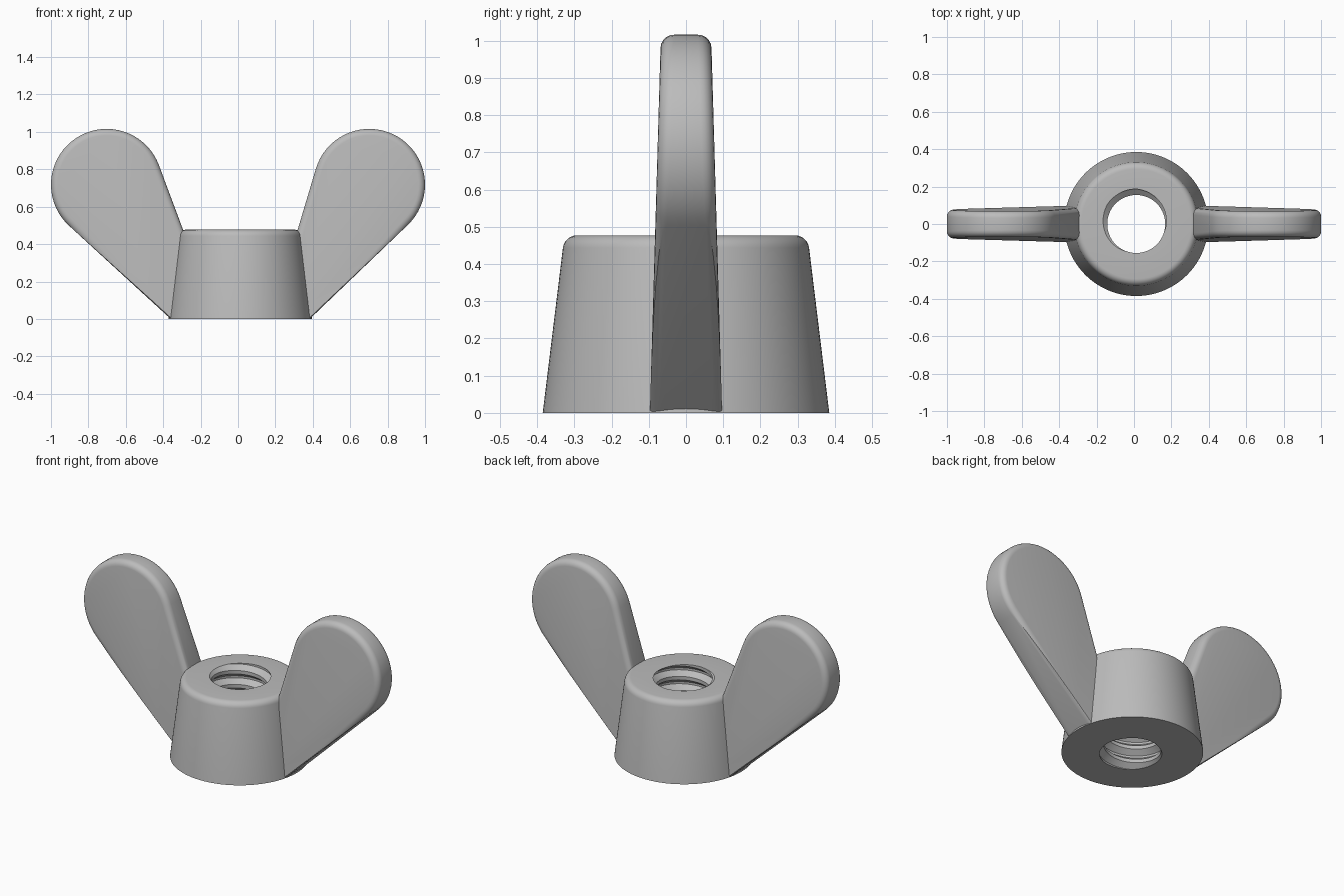
import bpy, bmesh
from math import sin, cos, pi, radians, hypot, atan2, asin, sqrt

cube = bpy.data.objects.get("Cube")
if cube:
    bpy.data.objects.remove(cube)

steel = bpy.data.materials.new("grey_steel")
steel.use_nodes = True
grey = (0.5, 0.5, 0.5, 1)
steel.diffuse_color = grey
steel.node_tree.nodes["Principled BSDF"].inputs["Base Color"].default_value = grey


def finish(name, bm, bevel=0):
    """Turn a bmesh into a smooth-shaded object, optionally rounding weighted edges."""
    bmesh.ops.recalc_face_normals(bm, faces=bm.faces)
    mesh = bpy.data.meshes.new(name)
    bm.to_mesh(mesh)
    bm.free()
    mesh.materials.append(steel)
    obj = bpy.data.objects.new(name, mesh)
    bpy.context.collection.objects.link(obj)
    bpy.ops.object.select_all(action='DESELECT')
    obj.select_set(True)
    bpy.context.view_layer.objects.active = obj
    if bevel:
        mod = obj.modifiers.new("rounding", 'BEVEL')
        mod.limit_method = 'WEIGHT'
        mod.width = bevel
        mod.segments = 5
        mod.use_clamp_overlap = False
        bpy.ops.object.modifier_apply(modifier=mod.name)
    bpy.ops.object.shade_smooth_by_angle(angle=radians(25))
    return obj


# Body: tapered collar with rounded top and a threaded bore
CX, HEIGHT, PITCH, PHASE, SEGS = 0.012, 0.477, 0.085, 0.66, 96
THREAD = [(0, 0.155), (0.25, 0.155), (0.55, 0.187), (0.7, 0.187), (1, 0.155)]
TURNS = int(HEIGHT / PITCH) + 4


def bore_radius(z, turn):
    f = (z / PITCH - turn - PHASE) % 1
    for (a, ra), (b, rb) in zip(THREAD, THREAD[1:]):
        if f <= b:
            return ra + (rb - ra) * (f - a) / (b - a)


def thread_column(turn):
    """Bore profile at one angle, bottom to top, following the helix."""
    points = []
    for k in range(-3, TURNS):
        for f, _ in THREAD[:-1]:
            z = min(max(PITCH * (k + f + turn + PHASE), 0), HEIGHT)
            points.append((bore_radius(z, turn), z))
    return points


fillet = [(0.293 + 0.038 * cos(a), 0.439 + 0.038 * sin(a))
          for a in [radians(7 + 83 * i / 6) for i in range(7)]]
outer = [(0.385, 0)] + fillet
bm = bmesh.new()
shells, bores = [], []
for s in range(SEGS):
    turn = s / SEGS
    c, d = cos(2 * pi * turn), sin(2 * pi * turn)
    ring = lambda pts: [bm.verts.new((CX + r * c, r * d, z)) for r, z in pts]
    shells.append(ring(outer))
    bores.append(ring(thread_column(turn)))
last = len(bores[0]) - 1
for s in range(SEGS):
    t = (s + 1) % SEGS
    a, b, p, q = shells[s], shells[t], bores[s], bores[t]
    # one full turn climbs one pitch, so the seam joins shifted rows
    shift = len(THREAD) - 1 if t == 0 else 0
    row = lambda j: q[min(j + shift, last)]
    for i in range(len(outer) - 1):
        bm.faces.new((a[i], b[i], b[i + 1], a[i + 1]))
    bm.faces.new((a[-1], b[-1], q[last], p[last]))
    bm.faces.new((a[0], p[0], q[0], b[0]))
    for j in range(last):
        if row(j) is row(j + 1):
            bm.faces.new((p[j], row(j), p[j + 1]))
        else:
            bm.faces.new((p[j], row(j), row(j + 1), p[j + 1]))
bmesh.ops.remove_doubles(bm, verts=bm.verts, dist=0.0001)
finish("threaded_body", bm)


# Wings: tapered plates with a round end and softened rim
def tangent_angle(point, centre, radius, side):
    dx, dz = centre[0] - point[0], centre[1] - point[1]
    return atan2(dz, dx) + side * (asin(radius / hypot(dx, dz)) + pi / 2)


def wing(name, side, foot, shoulder, centre, radius):
    """Outline is drawn outward along +x, then flipped by side."""
    start = tangent_angle(foot, centre, radius, -1)
    end = tangent_angle(shoulder, centre, radius, 1)
    steps = 36
    arc = [(centre[0] + radius * cos(start + (end - start) * i / steps),
            centre[1] + radius * sin(start + (end - start) * i / steps))
           for i in range(steps + 1)]
    # carry the inner edge a little way into the body
    dx, dz = shoulder[0] - arc[-1][0], shoulder[1] - arc[-1][1]
    root = (shoulder[0] + 0.2 * dx, shoulder[1] + 0.2 * dz)
    outline = [foot] + arc + [root, (root[0], 0)]
    bm = bmesh.new()
    weight = bm.edges.layers.float.new("bevel_weight_edge")
    layers = []
    for y in (-1, 1):
        layers.append([bm.verts.new((side * x, y * (0.097 - 0.029 * z), z))
                       for x, z in outline])
        bm.faces.new(layers[-1])
    count = len(outline)
    for i in range(count):
        j = (i + 1) % count
        bm.faces.new((layers[0][i], layers[0][j], layers[1][j], layers[1][i]))
        if i < count - 2:
            for layer in layers:
                edge = bm.edges.get((layer[i], layer[j]))
                edge[weight] = 0.15 if i == 0 else 1
    finish(name, bm, bevel=0.035)


wing("left_wing", 1, (0.384, 0), (0.32, 0.48), (0.702, 0.718), 0.298)
wing("right_wing", -1, (0.36, 0), (0.295, 0.48), (0.702, 0.718), 0.298)
